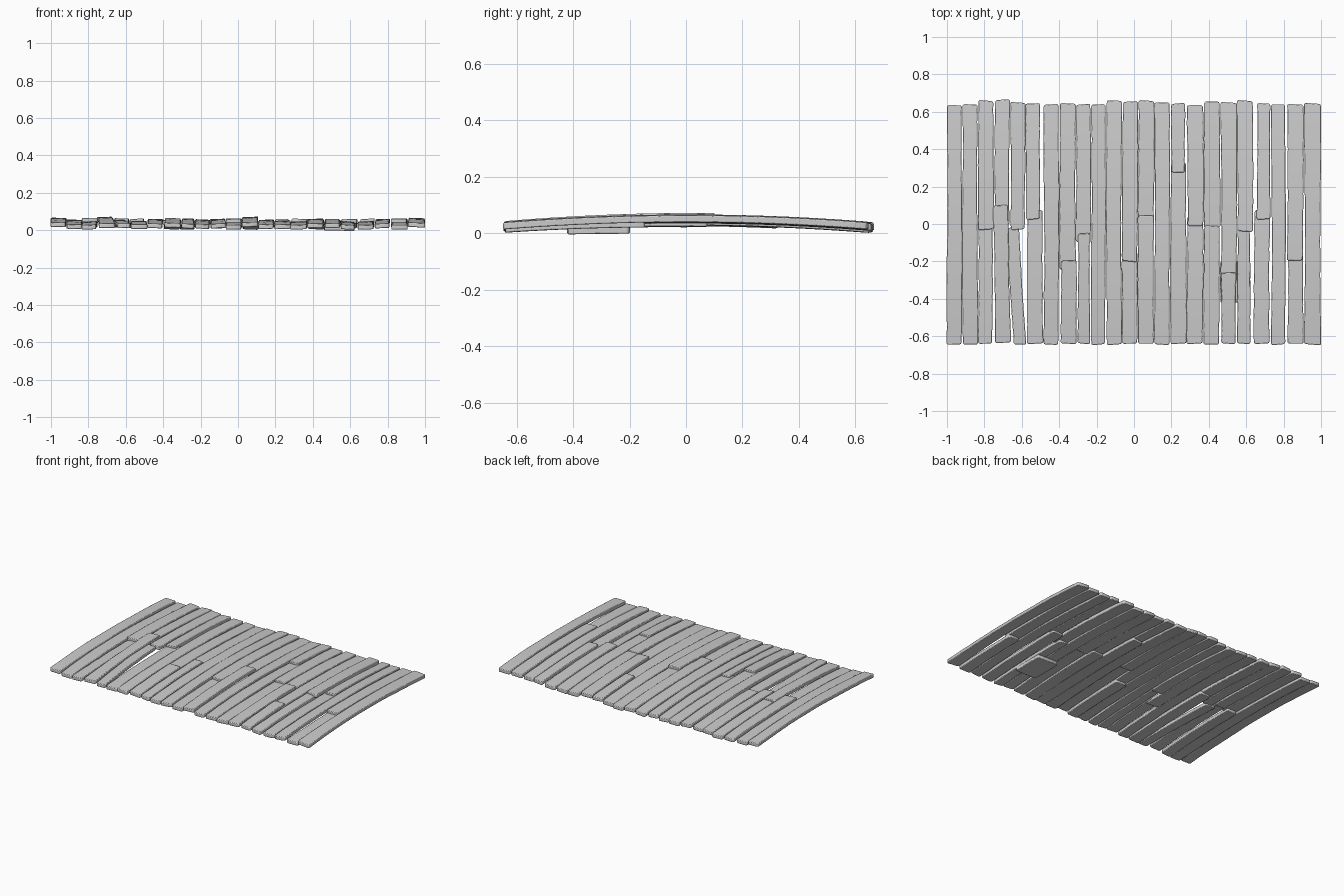
import bpy, bmesh, math, random

random.seed(4)
if "Cube" in bpy.data.objects:
    bpy.data.objects.remove(bpy.data.objects["Cube"], do_unlink=True)

wood = bpy.data.materials.new("grey_wood")
wood.use_nodes = True
GREY = (0.6, 0.6, 0.6, 1)
wood.diffuse_color = GREY
wood.node_tree.nodes["Principled BSDF"].inputs["Base Color"].default_value = GREY

THICK = 0.024
STEPS = 14


def camber(y):
    """Height of the gently arched deck."""
    return 0.034 - 0.026 * (y / 0.65) ** 2


def plank(name, x0, x1, y0, y1, lift=0.0, shift=0.0, pitch=0.0):
    """Worn board; shift skews its far end in x, pitch raises it in z."""
    bm = bmesh.new()
    tilt = random.uniform(-0.002, 0.002)
    phase = [random.uniform(0, 6.28) for _ in range(2)]
    rings = []
    for i in range(STEPS + 1):
        t = i / STEPS
        y = y0 + (y1 - y0) * t
        wob = [0.0025 * math.sin(5 * y + p) + random.uniform(-0.0015, 0.0015) for p in phase]
        a, b = x0 + wob[0] + shift * t, x1 + wob[1] + shift * t
        z = camber(y) + lift + pitch * t
        skew = random.uniform(-0.004, 0.004) if i in (0, STEPS) else 0
        rings.append([bm.verts.new(v) for v in (
            (a, y + skew, z - tilt), (b, y - skew, z + tilt),
            (b, y - skew, z + tilt + THICK), (a, y + skew, z - tilt + THICK))])
    for r, s in zip(rings, rings[1:]):
        for k in range(4):
            n = (k + 1) % 4
            bm.faces.new((r[k], r[n], s[n], s[k]))
    bm.faces.new(rings[0])
    bm.faces.new(rings[-1])
    bmesh.ops.recalc_face_normals(bm, faces=bm.faces)
    # rounded corners on the two ends
    corners = [e for e in bm.edges if all(v in r for r in (rings[0], rings[-1])
               for v in e.verts) or any(
               {e.verts[0], e.verts[1]} in ({r[0], r[3]}, {r[1], r[2]})
               for r in (rings[0], rings[-1]))]
    bmesh.ops.bevel(bm, geom=corners, offset=0.01, segments=2, affect='EDGES', profile=0.5)
    mesh = bpy.data.meshes.new(name)
    bm.to_mesh(mesh)
    bm.free()
    mesh.materials.append(wood)
    obj = bpy.data.objects.new(name, mesh)
    bpy.context.collection.objects.link(obj)
    # softened long edges
    bev = obj.modifiers.new("worn_edges", 'BEVEL')
    bev.width = 0.004
    bev.segments = 2
    bev.limit_method = 'ANGLE'
    bev.angle_limit = math.radians(40)
    bpy.ops.object.select_all(action='DESELECT')
    obj.select_set(True)
    bpy.context.view_layer.objects.active = obj
    bpy.ops.object.shade_smooth_by_angle(angle=math.radians(40))


# unbroken boards: left edge, right edge, back end, lift
for n, (x0, x1, back, lift) in enumerate([
        (-1, -.92, .635, .008), (-.917, -.837, .64, -.002), (-.482, -.402, .64, .002),
        (-.228, -.152, .64, -.001), (-.148, -.067, .66, .002), (.11, .19, .65, -.002),
        (.735, .81, .64, .002), (.912, .998, .645, .007)]):
    plank(f"long_plank_{n + 1}", x0, x1, -.645, back, lift)

# broken boards: back piece edges, back end, joint, front piece edges,
# then height of the back and front pieces
for n, (a0, a1, back, joint, b0, b1, up, low) in enumerate([
        (-.833, -.75, .66, -.03, -.833, -.757, .007, -.005),
        (-.578, -.502, .645, .025, -.57, -.488, .003, -.003),
        (-.398, -.312, .645, -.195, -.392, -.305, -.004, .005),
        (-.31, -.232, .64, -.05, -.3, -.235, -.006, .001),
        (-.062, .02, .655, -.2, -.066, .017, .004, -.006),
        (.022, .107, .66, .045, .022, .107, -.004, .009),
        (.2, .272, .645, .275, .195, .28, .006, -.003),
        (.285, .37, .635, -.01, .282, .368, .003, -.005),
        (.465, .55, .65, -.26, .465, .545, -.006, .002),
        (.552, .635, .66, -.04, .552, .62, .002, -.005),
        (.657, .73, .645, .025, .642, .725, .003, -.005),
        (.82, .905, .64, -.195, .822, .905, .004, -.006)]):
    over = .05 if up > low else 0
    plank(f"back_plank_{n + 1}", a0, a1, joint - (.05 - over), back, up)
    plank(f"front_plank_{n + 1}", b0, b1, -.64, joint + over, low,
          pitch=-.006 if up > low else .004)

# loose boards that lie crooked over their neighbours
plank("loose_back_plank", -.743, -.665, 0, .665, .004)
plank("raised_front_plank", -.742, -.66, -.635, .1, .002, shift=-.012, pitch=.012)
plank("back_plank_beside_loose", -.66, -.582, -.03, .65, .005)
plank("crooked_front_plank", -.645, -.575, -.645, -.02, .002, shift=-.04, pitch=-.004)
plank("sagging_back_plank", .375, .46, -.02, .655, -.003)
plank("sagging_front_plank", .373, .455, -.645, -.01, .003)
plank("fallen_board", .46, .62, -.42, -.2, -.026, pitch=-.006)
